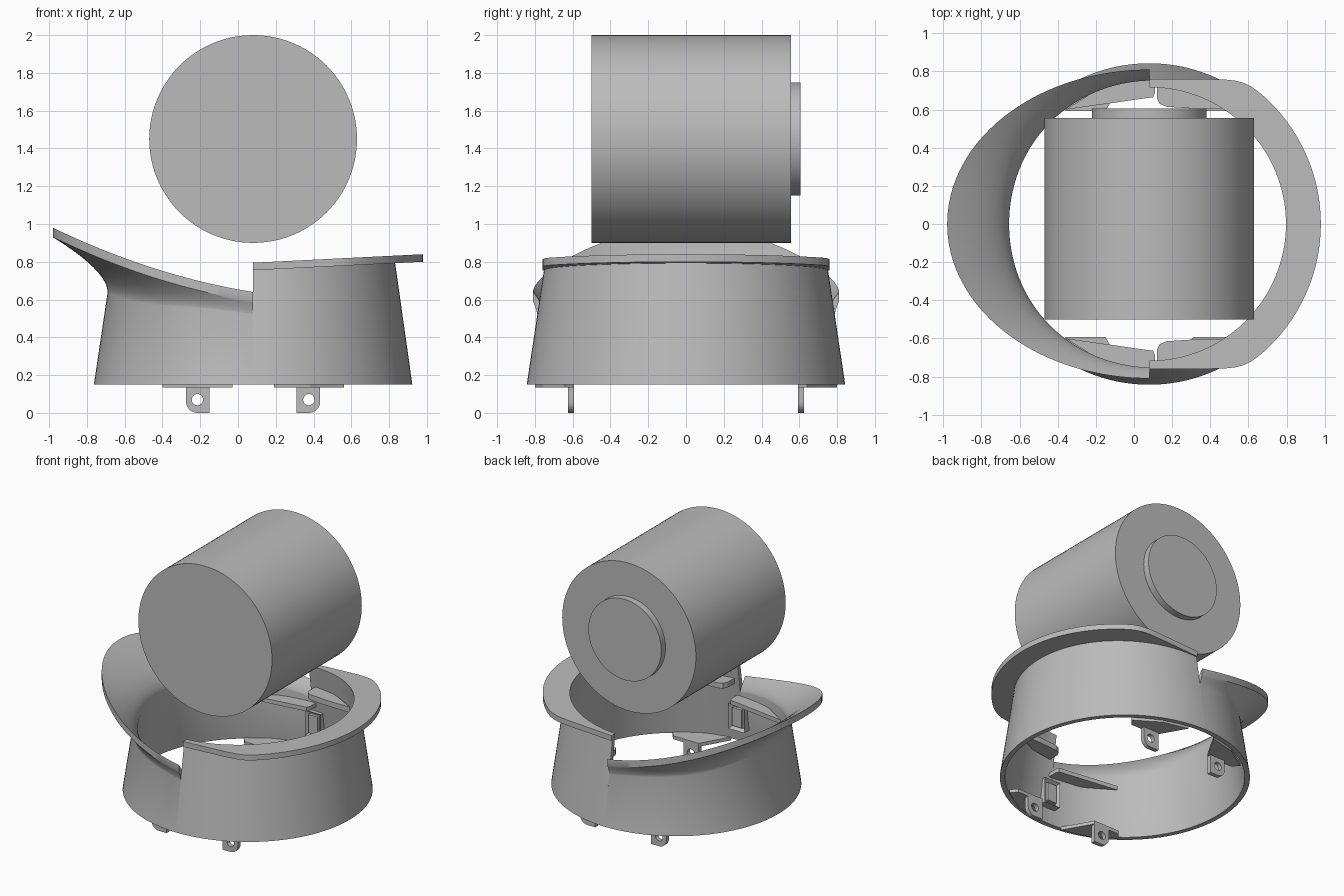
import bpy, bmesh
from math import sin, cos, pi, hypot, radians
from mathutils import Matrix, Vector

cube = bpy.data.objects.get("Cube")
if cube:
    bpy.data.objects.remove(cube, do_unlink=True)

CX = 0.08   # centre line of the collar and drum
GREY = (0.5, 0.5, 0.5, 1)
mat = bpy.data.materials.new("plain grey")
mat.use_nodes = True
mat.diffuse_color = GREY
mat.node_tree.nodes["Principled BSDF"].inputs["Base Color"].default_value = GREY


def finish(name, bm, smooth=True):
    bmesh.ops.recalc_face_normals(bm, faces=bm.faces)
    me = bpy.data.meshes.new(name)
    bm.to_mesh(me)
    bm.free()
    me.materials.append(mat)
    ob = bpy.data.objects.new(name, me)
    bpy.context.collection.objects.link(ob)
    if smooth:
        bpy.ops.object.select_all(action='DESELECT')
        ob.select_set(True)
        bpy.context.view_layer.objects.active = ob
        bpy.ops.object.shade_smooth_by_angle(angle=radians(30))
    return ob


def drum(name, radius, y0, y1):
    bm = bmesh.new()
    m = Matrix.Translation((CX, (y0 + y1) / 2, 1.45)) @ Matrix.Rotation(pi / 2, 4, 'X')
    bmesh.ops.create_cone(bm, cap_ends=True, segments=96, radius1=radius,
                          radius2=radius, depth=y1 - y0, matrix=m)
    return finish(name, bm)


def prism(name, pts, z0, z1):
    bm = bmesh.new()
    face = bm.faces.new([bm.verts.new((x, y, z0)) for x, y in pts])
    up = bmesh.ops.extrude_face_region(bm, geom=[face])
    bmesh.ops.translate(bm, vec=(0, 0, z1 - z0),
                        verts=[v for v in up["geom"] if isinstance(v, bmesh.types.BMVert)])
    return finish(name, bm, False)


def sweep(name, section, a0, a1, steps=64):
    """Loft closed radial sections (r, z) around the collar axis."""
    bm = bmesh.new()
    rings = []
    for i in range(steps + 1):
        a = a0 + (a1 - a0) * i / steps
        rings.append([bm.verts.new((CX + r * cos(a), r * sin(a), z)) for r, z in section(a)])
    for A, B in zip(rings, rings[1:]):
        for j in range(len(A)):
            k = (j + 1) % len(A)
            bm.faces.new((A[j], A[k], B[k], B[j]))
    bm.faces.new(rings[0])
    bm.faces.new(rings[-1])
    return finish(name, bm)


def outer(z):
    return 0.843 - 0.143 * (z - 0.15)


def inner(z):
    return outer(z) - 0.035


def bezier(p, q, r, n=10):
    p, q, r = Vector(p), Vector(q), Vector(r)
    return [tuple(p * (1 - t) ** 2 + q * 2 * t * (1 - t) + r * t * t)
            for t in (i / n for i in range(n + 1))]


def flared_section(a):
    # Oval rim that rises toward its tip and blends down into the wall
    ro = 1 / hypot(cos(a) / 1.06, sin(a) / 0.81)
    t = -ro * cos(a) / 1.06
    zo = 0.64 + 0.17 * (t + t * t)
    drop = 0.1 + 0.22 * cos(a) ** 2
    zb, zc = zo - drop, zo - 0.6 * drop
    top = bezier((inner(zb), zb), (inner(zb) + 0.01, zc), (ro, zo))
    under = bezier((ro, zo - 0.05), (outer(zb) + 0.003, zc - 0.035), (outer(zb), zb - 0.02))
    return [(inner(0.15), 0.15)] + top + under + [(outer(0.15), 0.15)]


def flat_section(a):
    # Gently tilted flange with straight trimmed sides
    s = abs(sin(a)) / 0.76
    ro = (0.9 ** -40 + s ** 40) ** (-1 / 40)

    def top(r):
        return 0.795 + 0.05 * r * cos(a)
    ri, rw = 0.717, 0.752
    return [(inner(0.15), 0.15), (ri, top(ri)), (ro, top(ro)), (ro, top(ro) - 0.04),
            (rw, top(rw) - 0.04), (outer(0.15), 0.15)]


# Collar halves
sweep("flared_collar_half", flared_section, pi / 2, 3 * pi / 2)
sweep("flat_collar_half", flat_section, -pi / 2, pi / 2)

# Drum and its end boss
drum("drum", 0.55, -0.5, 0.555)
drum("drum_boss", 0.3, 0.55, 0.605)


def tab(name, mx, y):
    # Rounded lug with a screw hole, mx mirrors it about the centre line
    arc = [(-0.295 + 0.06 * cos(a), 0.06 + 0.06 * sin(a))
           for a in (pi + i * pi / 16 for i in range(9))]
    outline = [(-0.23, 0.0), (-0.23, 0.155), (-0.355, 0.155)] + arc
    hole = [(-0.295 + 0.03 * cos(i * pi / 12), 0.07 + 0.03 * sin(i * pi / 12)) for i in range(24)]
    bm = bmesh.new()
    edges = []
    for loop in (outline, hole):
        vs = [bm.verts.new((CX + mx * x, y - 0.016, z)) for x, z in loop]
        edges += [bm.edges.new((vs[i - 1], vs[i])) for i in range(len(vs))]
    bmesh.ops.triangle_fill(bm, edges=edges, use_beauty=True)
    ext = bmesh.ops.extrude_face_region(bm, geom=bm.faces[:])
    bmesh.ops.translate(bm, vec=(0, 0.032, 0),
                        verts=[v for v in ext["geom"] if isinstance(v, bmesh.types.BMVert)])
    finish(name, bm)


def clip(name, sy):
    # Raised plate with a recessed frame, facing the collar axis
    bm = bmesh.new()
    bmesh.ops.create_cube(bm, size=1, matrix=Matrix.Translation((0.1, sy * 0.765, 0.35))
                          @ Matrix.Diagonal((0.13, 0.06, 0.19, 1)))
    bm.normal_update()
    face = min(bm.faces, key=lambda f: f.normal.y * sy)
    for inset, depth in ((0.025, -0.025), (0.012, 0.0), (0.001, 0.02)):
        bmesh.ops.inset_region(bm, faces=[face], thickness=inset, depth=0)
        bmesh.ops.translate(bm, verts=face.verts[:], vec=(0, -sy * depth, 0))
    finish(name, bm, False)


# Inner fittings, repeated on the front and back walls
for side, sy in (("front", -1), ("back", 1)):
    clip(side + "_clip", sy)
    for hand, mx in (("right", -1), ("left", 1)):
        tab(f"{side}_{hand}_tab", -mx, sy * 0.608)
        flange = [(-0.48, 0.64), (-0.44, 0.592), (-0.23, 0.592), (-0.11, 0.8), (-0.3, 0.755)]
        prism(f"{side}_{hand}_flange", [(CX - mx * x, sy * y) for x, y in flange], 0.135, 0.16)
    prism(side + "_long_ledge", [(x, sy * y) for x, y in (
        (-0.36, 0.6), (0.1, 0.665), (0.11, 0.69), (0.11, 0.765), (-0.15, 0.73))], 0.48, 0.51)
    prism(side + "_short_ledge", [(x, sy * y) for x, y in (
        (0.12, 0.74), (0.12, 0.66), (0.135, 0.63), (0.17, 0.615), (0.32, 0.605),
        (0.5, 0.605), (0.3, 0.71))], 0.6, 0.64)
